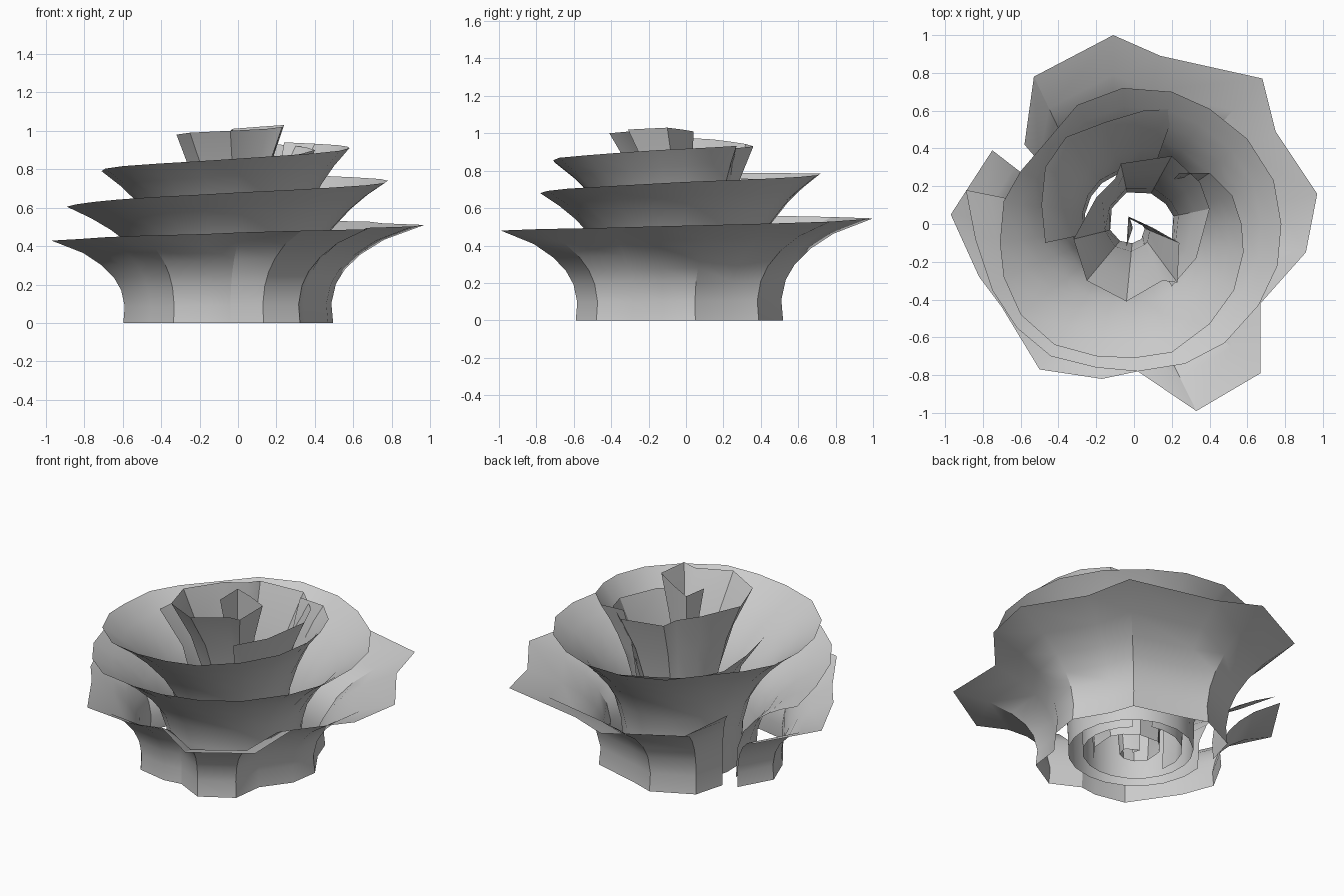
import bpy, math


def lerp_keys(keys, i):
    """Height of rim point i, interpolated between (index, z) keys."""
    for (a, za), (b, zb) in zip(keys, keys[1:]):
        if i <= b:
            return za + (zb - za) * (i - a) / (b - a)
    return keys[-1][1]


def ribbon(name, rim, heights, base0, base1, rows, base_gain=0.0, shift=(0, 0)):
    """Spiral petal strip: rim points in plan, dropped to the ground along a flared profile."""
    n, m = len(rim), len(rows)
    verts, faces = [], []
    for i, (x, y) in enumerate(rim):
        t = i / (n - 1)
        top = lerp_keys(heights, i)
        r = math.hypot(x, y)
        base = min(base0 + (base1 - base0) * t + base_gain * r, r * 0.95)
        for h, f in rows:
            k = (base + (r - base) * f) / r
            verts.append((x * k + shift[0] * (1 - f), y * k + shift[1] * (1 - f), top * h))
    for i in range(n - 1):
        for j in range(m - 1):
            a = i * m + j
            faces.append((a, a + m, a + m + 1, a + 1))
    mesh = bpy.data.meshes.new(name)
    mesh.from_pydata(verts, [], faces)
    obj = bpy.data.objects.new(name, mesh)
    bpy.context.collection.objects.link(obj)
    bpy.context.view_layer.objects.active = obj
    obj.select_set(True)
    bpy.ops.object.shade_smooth_by_angle(angle=math.radians(30))
    obj.select_set(False)
    return obj


# Tight bud at the centre
bud = [(-0.04, -0.12), (-0.03, 0.04), (0.1, -0.02), (0.24, -0.1), (0.23, -0.31), (0.15, -0.3),
       (-0.04, -0.41), (-0.25, -0.3), (-0.32, -0.08), (-0.2, 0.14), (-0.1, 0.24), (-0.07, 0.32),
       (0.2, 0.36), (0.35, 0.22), (0.4, 0.08), (0.33, -0.18), (0.2, -0.33)]
ribbon("bud", bud, [(0, 1.0), (3, 1.03), (6, 1.0), (8, 0.98), (12, 0.93), (14, 0.9), (16, 0.86)],
       0.02, 0.24, [(0, 0), (0.4, 0.14), (0.78, 0.58), (1, 1)])

# Loose petal tucked in behind the bud
tucked = [(-0.47, -0.1), (-0.49, 0.1), (-0.47, 0.3), (-0.36, 0.46),
          (-0.15, 0.54), (0.05, 0.6), (0.22, 0.61)]
ribbon("tucked_petal", tucked, [(0, 0.82), (2, 0.76), (6, 0.7)], 0.26, 0.29,
       [(0, 0), (0.45, 0.06), (0.75, 0.36), (1, 1)])

# Middle petals, one smooth strip winding outward and down
middle = [(0.24, 0.27), (0.4, 0.27), (0.52, 0.15), (0.57, 0.0), (0.58, -0.15), (0.53, -0.35),
          (0.4, -0.53), (0.2, -0.68), (0, -0.71), (-0.2, -0.7), (-0.42, -0.64), (-0.6, -0.48),
          (-0.69, -0.28), (-0.71, -0.1), (-0.69, 0.12), (-0.6, 0.28), (-0.47, 0.43), (-0.3, 0.63),
          (-0.06, 0.72), (0.2, 0.7), (0.4, 0.61), (0.6, 0.45), (0.74, 0.23), (0.78, 0.0),
          (0.76, -0.22), (0.66, -0.43), (0.48, -0.63), (0.27, -0.74), (0.02, -0.78), (-0.2, -0.76),
          (-0.44, -0.7), (-0.62, -0.55), (-0.75, -0.35), (-0.84, -0.08), (-0.89, 0.18)]
ribbon("middle_petals", middle,
       [(0, 0.94), (4, 0.91), (8, 0.855), (13, 0.79), (18, 0.785), (23, 0.74), (28, 0.68), (34, 0.605)],
       0.27, 0.41, [(0, 0), (0.3, 0.02), (0.5, 0.12), (0.66, 0.3), (0.8, 0.53), (0.9, 0.74), (1, 1)])

# Outer petals with a ragged rim and folded skirt
outer = [(-0.58, 0.42), (-0.53, 0.78), (-0.11, 1.0), (0.14, 0.89), (0.68, 0.77), (0.75, 0.49),
         (0.97, 0.16), (0.91, -0.15), (0.67, -0.42), (0.67, -0.79), (0.33, -0.99),
         (0.02, -0.78), (-0.17, -0.82), (-0.5, -0.77), (-0.7, -0.44), (-0.82, -0.28),
         (-0.97, 0.05), (-0.75, 0.39)]
ribbon("outer_petals", outer, [(0, 0.56), (2, 0.545), (6, 0.51), (10, 0.48), (17, 0.42)],
       0.12, 0.12, [(0, 0), (0.2, -0.02), (0.4, 0.03), (0.55, 0.13), (0.7, 0.3), (0.85, 0.56), (1, 1)],
       base_gain=0.44, shift=(-0.05, -0.04))
